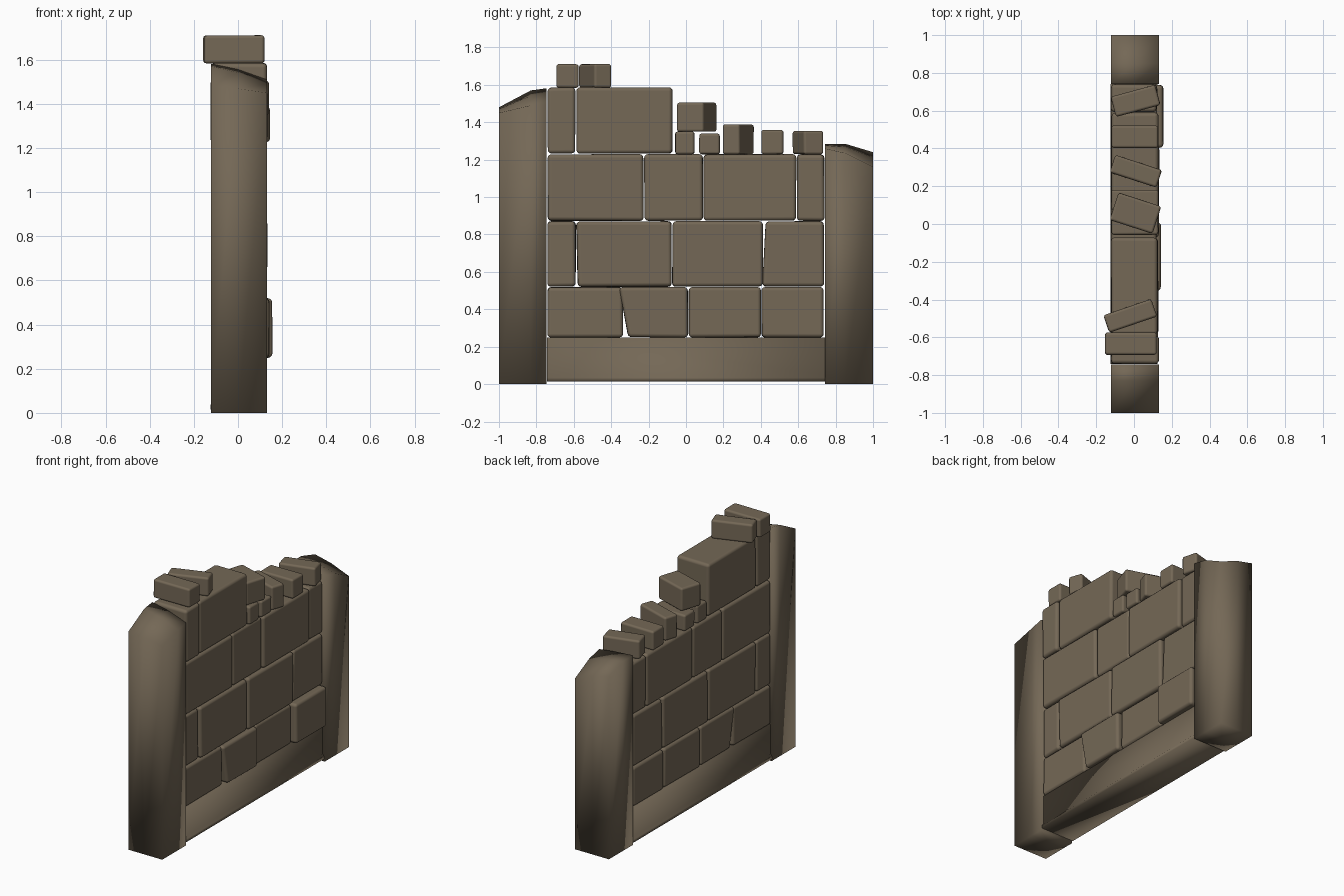
import bpy, bmesh, math, random
from mathutils import Matrix

if "Cube" in bpy.data.objects:
    bpy.data.objects.remove(bpy.data.objects["Cube"])

random.seed(4)
stone = bpy.data.materials.new("brown stone")
stone.diffuse_color = (0.175, 0.138, 0.093, 1)
stone.use_nodes = True
stone.node_tree.nodes["Principled BSDF"].inputs["Base Color"].default_value = stone.diffuse_color


def finish(name, bm):
    bmesh.ops.recalc_face_normals(bm, faces=bm.faces[:])
    mesh = bpy.data.meshes.new(name)
    bm.to_mesh(mesh)
    bm.free()
    mesh.materials.append(stone)
    mesh.shade_smooth()
    obj = bpy.data.objects.new(name, mesh)
    bpy.context.collection.objects.link(obj)
    return obj


def block(name, x, y, z, turn=0, lean=0, bevel=0.02, jitter=0.004):
    """Rounded stone block between the given x, y and z limits.
    lean shifts the upper/lower corners of the -y side apart."""
    bm = bmesh.new()
    bmesh.ops.create_cube(bm, size=1)
    size = (x[1] - x[0], y[1] - y[0], z[1] - z[0])
    mid = (sum(x) / 2, sum(y) / 2, sum(z) / 2)
    for v in bm.verts:
        if v.co.y < 0:
            v.co.y += (-lean if v.co.z > 0 else lean) / size[1]
        for i in range(3):
            v.co[i] = v.co[i] * size[i] - math.copysign(random.uniform(0, jitter), v.co[i])
    bm.transform(Matrix.Translation(mid) @ Matrix.Rotation(math.radians(turn), 4, 'Z'))
    obj = finish(name, bm)
    mod = obj.modifiers.new("rounded edges", 'BEVEL')
    mod.width = bevel
    mod.segments = 3
    mod.harden_normals = True
    return obj


def post(name, ys, low, high):
    """End post with a broken, sloping top: heights on the +x and -x sides."""
    bm = bmesh.new()
    xs = (-0.122, 0.0, 0.132)
    mid = [a * 0.35 + b * 0.65 for a, b in zip(low, high)]
    tops = [[bm.verts.new((x, y, h)) for y, h in zip(ys, hs)]
            for x, hs in zip(xs, (high, mid, low))]
    base = [[bm.verts.new((x, y, 0)) for y in ys] for x in xs]
    for i in range(2):
        for j in range(2):
            for g in (tops, base):
                bm.faces.new((g[i][j], g[i + 1][j], g[i + 1][j + 1], g[i][j + 1]))
    ring = [(0, 0), (1, 0), (2, 0), (2, 1), (2, 2), (1, 2), (0, 2), (0, 1)]
    for a, b in zip(ring, ring[1:] + ring[:1]):
        bm.faces.new((base[a[0]][a[1]], base[b[0]][b[1]],
                      tops[b[0]][b[1]], tops[a[0]][a[1]]))
    return finish(name, bm)


# End posts
post("tall_post", (-1.0, -0.83, -0.745), (1.45, 1.49, 1.51), (1.48, 1.57, 1.582))
post("short_post", (0.742, 0.85, 1.0), (1.26, 1.235, 1.16), (1.285, 1.285, 1.24))

# Plinth with a narrow lip along the bottom
profile = [(0.115, 0.248), (0.115, 0.05), (0.125, 0.035), (0.125, 0.015)]
profile += [(-x, z) for x, z in reversed(profile)]
bm = bmesh.new()
ends = [[bm.verts.new((x, y, z)) for x, z in profile] for y in (-0.742, 0.742)]
for end in ends:
    bm.faces.new(end)
for i in range(len(profile)):
    k = (i + 1) % len(profile)
    bm.faces.new((ends[0][i], ends[0][k], ends[1][k], ends[1][i]))
finish("plinth", bm)

# Courses of large stones: z limits, then (y start, y end, +x face, lean)
courses = [
    ((0.248, 0.52), [(-0.742, -0.335, 0.125, 0), (-0.335, 0.012, 0.145, 0.025),
                     (0.012, 0.402, 0.125, 0), (0.402, 0.737, 0.158, 0)]),
    ((0.52, 0.872), [(-0.742, -0.588, 0.122, 0), (-0.585, -0.075, 0.13, 0.004),
                     (-0.075, 0.415, 0.135, 0), (0.415, 0.74, 0.125, -0.008)]),
    ((0.872, 1.23), [(-0.742, -0.225, 0.128, 0), (-0.225, 0.092, 0.122, 0),
                     (0.092, 0.592, 0.132, 0), (0.592, 0.742, 0.122, 0)]),
    ((1.23, 1.588), [(-0.742, -0.59, 0.135, 0), (-0.588, -0.07, 0.128, 0)]),
]
for row, (z, stones) in enumerate(courses, 1):
    for n, (y0, y1, face, lean) in enumerate(stones, 1):
        block(f"course_{row}_stone_{n}", (-0.122, face), (y0, y1), z, lean=lean)

# Small loose bricks on the broken top: centre x, centre y, length, width, z limits, turn
loose = [
    (-0.017, -0.634, 0.275, 0.12, 1.583, 1.712, 0),
    (-0.02, -0.486, 0.27, 0.1, 1.583, 1.712, 19),
    (0.005, -0.006, 0.25, 0.105, 1.228, 1.352, 0),
    (0.008, 0.057, 0.24, 0.155, 1.348, 1.507, -18),
    (0.005, 0.126, 0.25, 0.112, 1.228, 1.34, 0),
    (0.01, 0.279, 0.262, 0.1, 1.228, 1.39, -18),
    (0.005, 0.462, 0.25, 0.12, 1.228, 1.36, 0),
    (0.008, 0.652, 0.245, 0.112, 1.228, 1.356, 15),
]
for n, (cx, cy, length, width, z0, z1, turn) in enumerate(loose, 1):
    block(f"loose_brick_{n}", (cx - length / 2, cx + length / 2),
          (cy - width / 2, cy + width / 2), (z0, z1), turn=turn,
          bevel=0.014, jitter=0.002)
